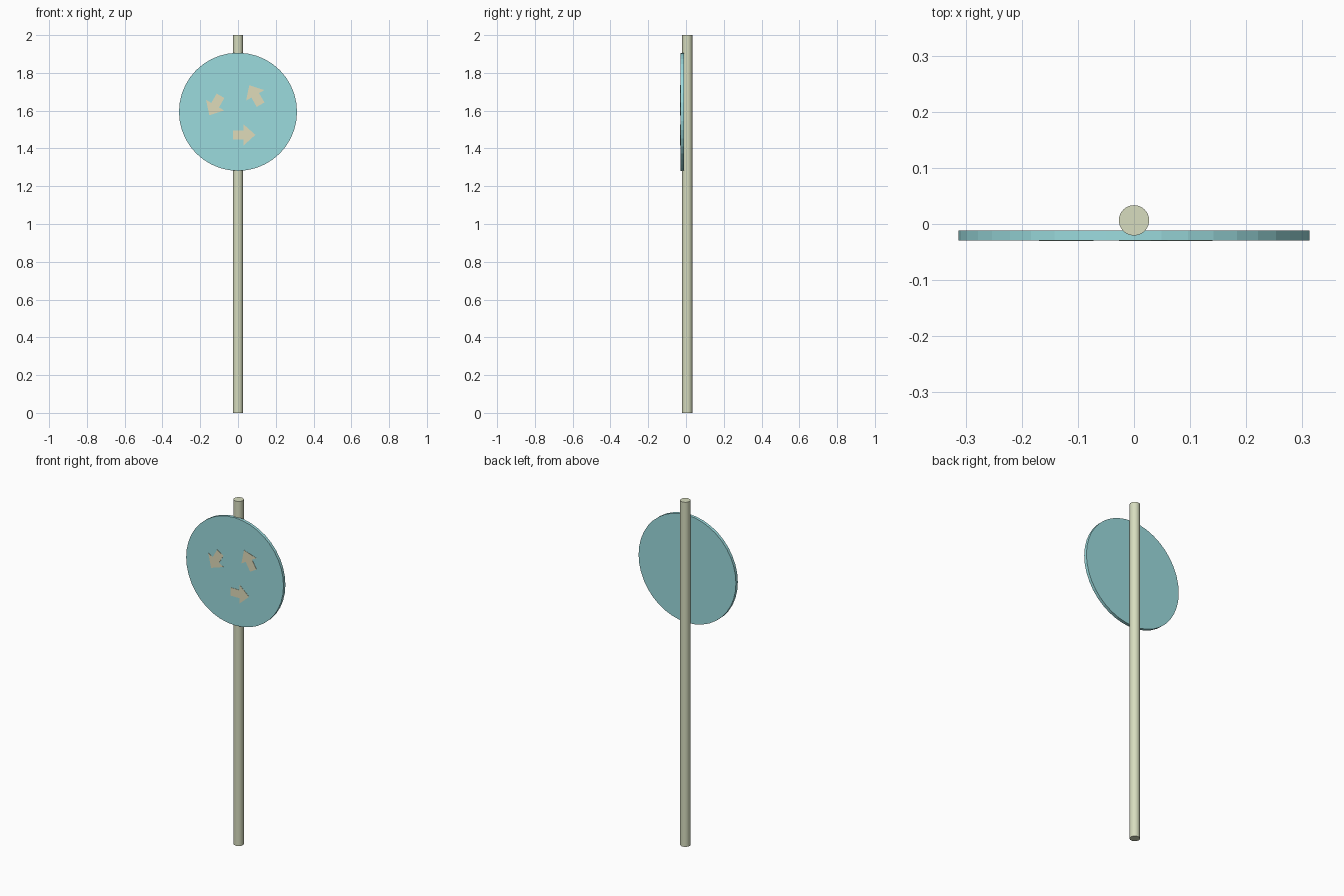
import bpy, bmesh
from math import sin, cos, radians, pi

if "Cube" in bpy.data.objects:
    bpy.data.objects.remove(bpy.data.objects["Cube"])

POLE_R, POLE_Y = 0.027, 0.0065
DISC_R, DISC_Z = 0.3125, 1.594
DISC_BACK, DISC_FRONT, ARROW_FRONT = -0.0115, -0.029, -0.0305


def material(name, rgb):
    m = bpy.data.materials.new(name)
    m.diffuse_color = (*rgb, 1)
    m.use_nodes = True
    m.node_tree.nodes["Principled BSDF"].inputs["Base Color"].default_value = m.diffuse_color
    return m


def slab(name, outline, y_front, y_back, mat):
    """Extrude an x-z outline (counter-clockwise from the front) along y."""
    bm = bmesh.new()
    face = bm.faces.new([bm.verts.new((x, y_front, z)) for x, z in outline])
    ext = bmesh.ops.extrude_face_region(bm, geom=[face], use_keep_orig=True)
    for v in ext["geom"]:
        if isinstance(v, bmesh.types.BMVert):
            v.co.y = y_back
    bmesh.ops.recalc_face_normals(bm, faces=bm.faces)
    mesh = bpy.data.meshes.new(name)
    bm.to_mesh(mesh)
    bm.free()
    mesh.materials.append(mat)
    obj = bpy.data.objects.new(name, mesh)
    bpy.context.collection.objects.link(obj)
    return obj


pole_mat = material("pole_paint", (0.68, 0.72, 0.52))
disc_mat = material("disc_blue", (0.33, 0.71, 0.73))
arrow_mat = material("arrow_cream", (0.74, 0.71, 0.49))

# Pole
bpy.ops.mesh.primitive_cylinder_add(vertices=32, radius=POLE_R, depth=2,
                                    location=(0, POLE_Y, 1))
pole = bpy.context.object
pole.name = "pole"
pole.data.materials.append(pole_mat)
bpy.ops.object.shade_smooth_by_angle(angle=radians(30))

# Round sign plate, 40 flat sides
ring = [(DISC_R * cos(2 * pi * i / 40), DISC_Z + DISC_R * sin(2 * pi * i / 40))
        for i in range(40)]
slab("sign_disc", ring, DISC_FRONT, DISC_BACK, disc_mat)

# Three arrows circling counter-clockwise, outlined relative to the disc centre
arrow = [(-0.027, -0.146), (0.03, -0.146), (0.03, -0.178), (0.092, -0.122),
         (0.03, -0.067), (0.03, -0.099), (-0.027, -0.099)]
for k in range(3):
    c, s = cos(k * 2 * pi / 3), sin(k * 2 * pi / 3)
    turned = [(x * c - z * s, DISC_Z + x * s + z * c) for x, z in arrow]
    slab(f"arrow_{k + 1}", turned, ARROW_FRONT, DISC_FRONT, arrow_mat)
